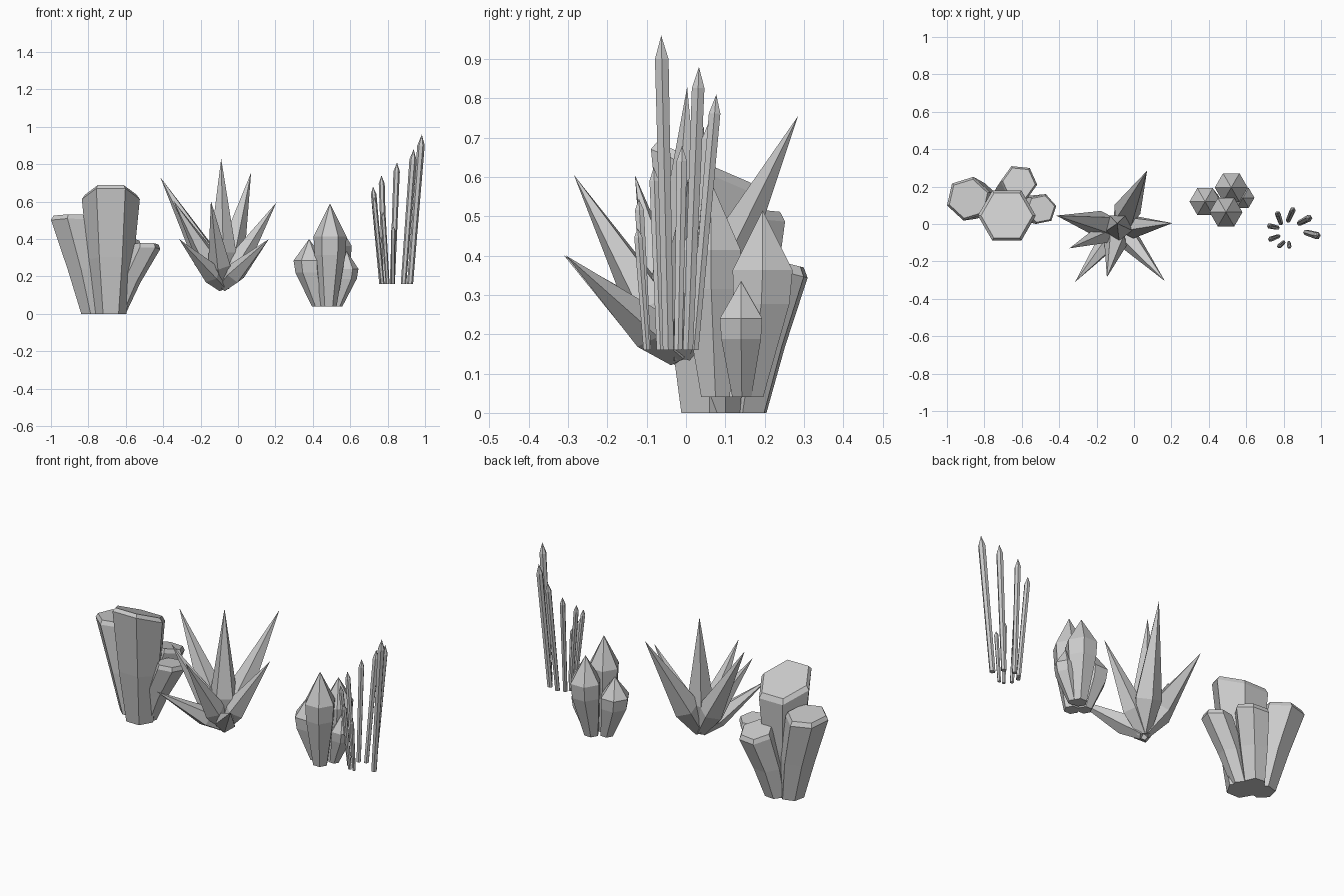
import bpy, bmesh, math
from mathutils import Vector

if "Cube" in bpy.data.objects:
    bpy.data.objects.remove(bpy.data.objects["Cube"])


def loft(bm, rings, sides, axis=None, turn=0.0):
    """Skin polygon rings (centre, radius[, y slope]); radius 0 makes a point."""
    q = Vector((0, 0, 1)).rotation_difference(axis) if axis else None
    prev = None
    for c, r, *slope in rings:
        c = Vector(c)
        k = slope[0] if slope else 0
        if r == 0:
            cur = [bm.verts.new(c)]
        else:
            cur = []
            for i in range(sides):
                a = 2 * math.pi * i / sides + turn
                y = r * math.sin(a)
                o = Vector((r * math.cos(a), y, k * y))
                cur.append(bm.verts.new(c + (q @ o if q else o)))
        if prev is None:
            bm.faces.new(cur[::-1])
        else:
            for i in range(sides):
                j = (i + 1) % sides
                if len(cur) == 1:
                    bm.faces.new((prev[i], prev[j], cur[0]))
                else:
                    bm.faces.new((prev[i], prev[j], cur[j], cur[i]))
        prev = cur
    if len(prev) > 1:
        bm.faces.new(prev)


def finish(bm, name):
    bmesh.ops.recalc_face_normals(bm, faces=bm.faces)
    me = bpy.data.meshes.new(name)
    bm.to_mesh(me)
    bm.free()
    ob = bpy.data.objects.new(name, me)
    bpy.context.collection.objects.link(ob)


def mix(a, b, t, z=None):
    p = Vector(a).lerp(Vector(b), t)
    if z is not None:
        p.z = z
    return p


# Columns with slanted tops: base, base radius, top, top radius, turn, slope
columns = [
    ((-.68, .06, 0), .083, (-.68, .045, .637), .155, 0, -.43),
    ((-.773, .115, 0), .068, (-.885, .135, .522), .12, .3, -.1),
    ((-.69, .15, 0), .06, (-.615, .22, .39), .098, -.1, -.25),
    ((-.65, .09, 0), .05, (-.498, .08, .372), .084, .2, -.1),
]
for n, (b, rb, t, rt, turn, k) in enumerate(columns):
    bm = bmesh.new()
    h = t[2]
    loft(bm, [(b, rb), (mix(b, t, .4, h * .45), rb + (rt - rb) * .55, k * .4),
              (mix(b, t, 1, h - .024), rt, k), (t, rt * .89, k)],
         6, turn=turn)
    finish(bm, f"flat_column_{n + 1}")

# Radiating spikes from a shared root
root = Vector((-.08, -.02, .15))
spikes = [(.07, .285, .755), (-.415, .045, .73), (.205, .005, .595),
          (.165, -.305, .40), (-.145, -.285, .605), (-.315, -.31, .40),
          (-.345, -.13, .605), (-.09, .003, .83)]
for n, tip in enumerate(spikes):
    bm = bmesh.new()
    d = Vector(tip) - root
    r = .02 + .082 * d.length
    loft(bm, [(root, .035), (root + d * .26, r), (tip, 0)], 5,
         d.normalized(), n * .5)
    finish(bm, f"star_spike_{n + 1}")

# Bulging pointed buds: base centre, base radius, tip, widest radius
buds = [
    ((.485, .075, .04), .042, (.492, .063, .59), .088),
    ((.433, .118, .04), .038, (.38, .12, .40), .083),
    ((.505, .16, .04), .042, (.52, .195, .515), .088),
    ((.53, .142, .04), .028, (.582, .14, .335), .062),
]
for n, (b, rb, t, r) in enumerate(buds):
    bm = bmesh.new()
    h = t[2] - .04
    loft(bm, [(b, rb), (mix(b, t, .9, .04 + h * .5), r * .94),
              (mix(b, t, 1, .04 + h * .68), r), (t, 0)], 6)
    finish(bm, f"pointed_bud_{n + 1}")

# Ring of thin needles: base xy, tip, radius
needles = [
    ((.92, -.045), (.983, -.063, .96), .020),
    ((.885, .005), (.939, .033, .88), .0185),
    ((.825, .02), (.85, .077, .81), .017),
    ((.785, .005), (.767, .058, .74), .016),
    ((.767, -.02), (.722, -.01, .68), .015),
    ((.772, -.065), (.727, -.082, .625), .014),
    ((.80, -.098), (.775, -.12, .545), .013),
    ((.828, -.1), (.83, -.123, .47), .012),
]
for n, (b, t, r) in enumerate(needles):
    bm = bmesh.new()
    b = (b[0], b[1], .16)
    loft(bm, [(b, r * .8), (mix(b, t, .925), r), (t, 0)], 6)
    finish(bm, f"needle_{n + 1}")
